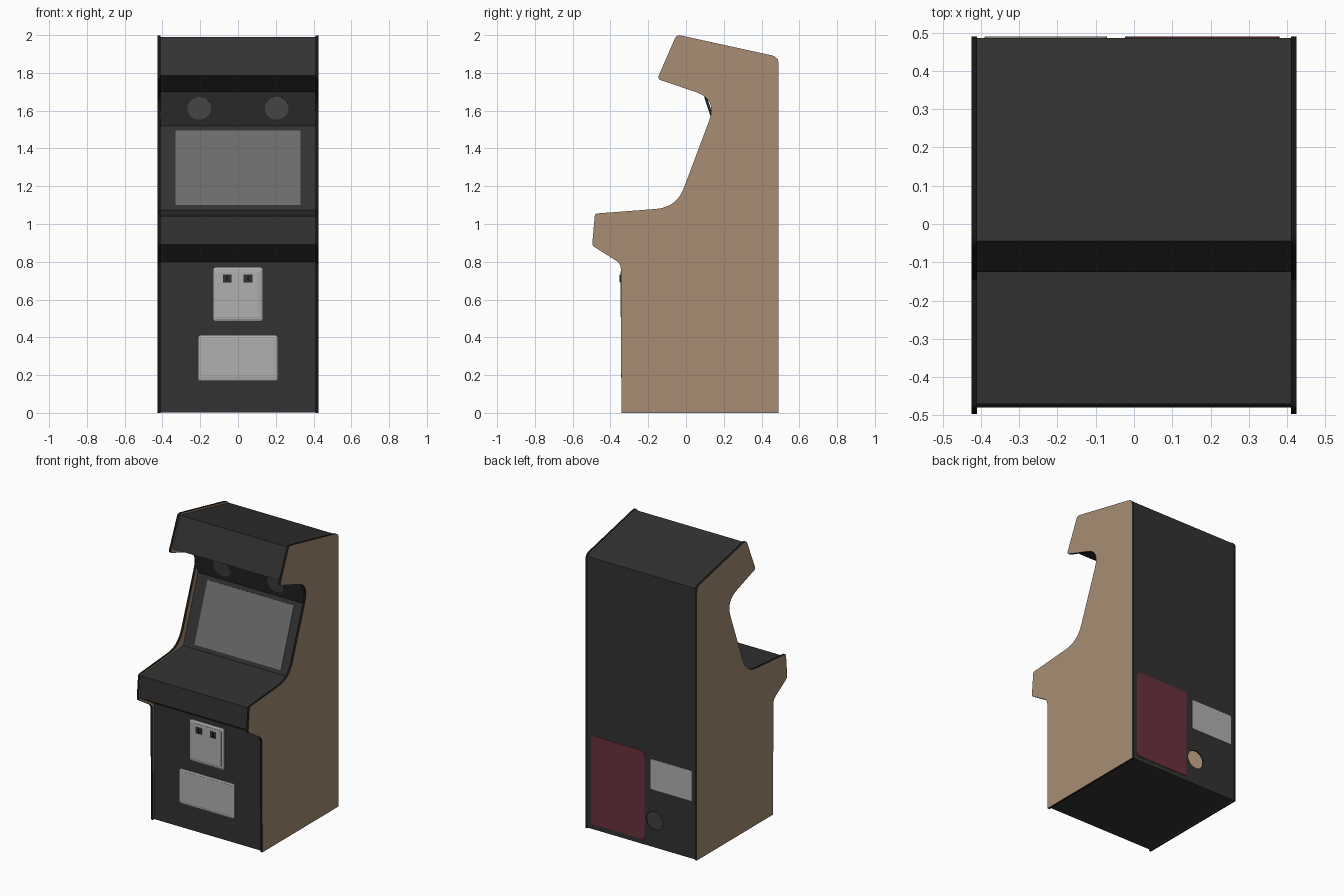
import bpy, bmesh, math
from mathutils import Matrix, Vector

if "Cube" in bpy.data.objects:
    bpy.data.objects.remove(bpy.data.objects["Cube"])


def material(name, r, g, b):
    lin = [((c / 255 + 0.055) / 1.055) ** 2.4 for c in (r, g, b)]
    m = bpy.data.materials.new(name)
    m.diffuse_color = (*lin, 1)
    m.use_nodes = True
    m.node_tree.nodes["Principled BSDF"].inputs["Base Color"].default_value = m.diffuse_color
    return m


BROWN = material("wood_brown", 168, 141, 117)
BLACK = material("panel_black", 50, 50, 50)
TRIM = material("trim_black", 22, 22, 22)
METAL = material("metal_grey", 176, 176, 176)
SCREEN = material("screen_grey", 108, 108, 108)
SPEAKER = material("speaker_grey", 84, 84, 84)
RED = material("door_red", 108, 48, 60)


def add(name, bm, *mats):
    me = bpy.data.meshes.new(name)
    bm.to_mesh(me)
    bm.free()
    ob = bpy.data.objects.new(name, me)
    bpy.context.collection.objects.link(ob)
    for m in mats:
        me.materials.append(m)
    return ob


def smooth(ob):
    bpy.ops.object.select_all(action='DESELECT')
    ob.select_set(True)
    bpy.context.view_layer.objects.active = ob
    bpy.ops.object.shade_smooth_by_angle(angle=math.radians(30))


def rounded(corners, steps=8):
    """Round each (u, v, d) corner; d is the distance the curve starts from it."""
    out = []
    for i, (u, v, d) in enumerate(corners):
        c = Vector((u, v))
        if d == 0:
            out.append(c)
            continue
        a = c + (Vector(corners[i - 1][:2]) - c).normalized() * d
        b = c + (Vector(corners[(i + 1) % len(corners)][:2]) - c).normalized() * d
        for k in range(steps + 1):
            t = k / steps
            out.append(a * (1 - t) ** 2 + c * 2 * t * (1 - t) + b * t * t)
    return out


def bridge(bm, a, b):
    n = len(a)
    return [bm.faces.new((a[i], a[(i + 1) % n], b[(i + 1) % n], b[i])) for i in range(n)]


def plate(name, outline, depth, taper, centre, mat, up=(0, 0, 1), side=1):
    """Thin plate on a surface; side 1 faces the front, -1 the back."""
    right, up = Vector((side, 0, 0)), Vector(up).normalized()
    nrm = right.cross(up)
    w = max(p.x for p in outline)
    h = max(p.y for p in outline)
    bm = bmesh.new()
    rings = []
    for z, t in ((-0.004, 0), (depth - taper / 2, 0), (depth, taper)):
        rings.append([bm.verts.new(Vector(centre) + right * p.x * (1 - t / w)
                                   + up * p.y * (1 - t / h) + nrm * z) for p in outline])
    bridge(bm, rings[0], rings[1])
    bridge(bm, rings[1], rings[2])
    bm.faces.new(rings[0][::-1])
    bm.faces.new(rings[2])
    return add(name, bm, mat)


def rect(w, h, d=0.0):
    return rounded([(-w, -h, d), (w, -h, d), (w, h, d), (-w, h, d)], 4)


def disc(r, n=32):
    return [Vector((r * math.cos(2 * math.pi * i / n), r * math.sin(2 * math.pi * i / n)))
            for i in range(n)]


# Side panels: brown faces with dark edge trim
profile = rounded([(-0.342, 0, 0), (0.49, 0, 0), (0.49, 1.885, 0.04), (-0.05, 2.003, 0.025),
                   (-0.152, 1.768, 0.02), (0.165, 1.66, 0.12), (-0.05, 1.088, 0.11),
                   (-0.482, 1.055, 0.015), (-0.497, 0.886, 0.015), (-0.345, 0.79, 0.03)])
for label, s in (("left", -1), ("right", 1)):
    bm = bmesh.new()
    a, b = ([bm.verts.new((s * x, p.x, p.y)) for p in profile] for x in (0.41, 0.425))
    for f in bridge(bm, a, b):
        f.material_index = 1
    bm.faces.new(a)
    bm.faces.new(b[::-1])
    bmesh.ops.recalc_face_normals(bm, faces=bm.faces)
    smooth(add(label + "_side_panel", bm, BROWN, TRIM))

# Hollow body between the sides
body_profile = [(-0.33, 0.003), (0.486, 0.003), (0.486, 1.872), (-0.045, 1.989),
                (-0.125, 1.787), (0.09, 1.70), (0.15, 1.52), (-0.01, 1.075),
                (-0.47, 1.042), (-0.48, 0.892), (-0.33, 0.80)]
bm = bmesh.new()
a, b = ([bm.verts.new((x, *p)) for p in body_profile] for x in (-0.41, 0.41))
bridge(bm, a, b)
body = add("cabinet_body", bm, BLACK)
mod = body.modifiers.new("thickness", 'SOLIDIFY')
mod.thickness = 0.012
mod.offset = -1

# Round cable hole in the back
bm = bmesh.new()
bmesh.ops.create_cone(bm, cap_ends=True, segments=32, radius1=0.062, radius2=0.062, depth=0.1,
                      matrix=Matrix.Translation((-0.10, 0.486, 0.185)) @ Matrix.Rotation(math.pi / 2, 4, 'X'))
cutter = add("hole_cutter", bm, BLACK)
cutter.hide_render = True
mod = body.modifiers.new("cable_hole", 'BOOLEAN')
mod.operation = 'DIFFERENCE'
mod.object = cutter
bpy.ops.object.select_all(action='DESELECT')
body.select_set(True)
bpy.context.view_layer.objects.active = body
for m in ("thickness", "cable_hole"):
    bpy.ops.object.modifier_apply(modifier=m)
bpy.data.objects.remove(cutter)

# Screen on the sloping monitor panel
slope = Vector((0, 0.16, 0.445))
foot = Vector((0, -0.01, 1.075))
plate("screen", rect(0.33, 0.209), 0.003, 0, foot + slope * ((1.297 - 1.075) / 0.445), SCREEN, slope)

# Speakers under the marquee
for label, x in (("left", -0.205), ("right", 0.205)):
    plate(label + "_speaker", disc(0.064), 0.004, 0.002, (x, 0.12, 1.613), SPEAKER, (0, -0.06, 0.18))

# Coin door with two slots, and the cash box door
FRONT, BACK = -0.33, 0.486
plate("coin_door_frame", rect(0.13, 0.142, 0.015), 0.012, 0.01, (0, FRONT, 0.628), METAL)
plate("coin_door", rect(0.112, 0.124, 0.006), 0.016, 0.004, (0, FRONT, 0.628), METAL)
for label, x in (("left", -0.057), ("right", 0.053)):
    plate(label + "_coin_slot", rect(0.023, 0.021), 0.021, 0.003, (x, FRONT, 0.712), BLACK)
    plate(label + "_coin_slit", rect(0.004, 0.014), 0.023, 0, (x, FRONT, 0.712), TRIM)
plate("cash_box_frame", rect(0.209, 0.119, 0.012), 0.010, 0.006, (0, FRONT, 0.290), METAL)
plate("cash_box_door", rect(0.196, 0.106, 0.006), 0.013, 0.003, (0, FRONT, 0.290), METAL)

# Back service door and vent plate
plate("back_door", rect(0.202, 0.305, 0.02), 0.004, 0.002, (0.178, BACK, 0.34), RED, side=-1)
plate("vent_plate", rect(0.16, 0.104, 0.015), 0.004, 0.002, (-0.23, BACK, 0.503), METAL, side=-1)
